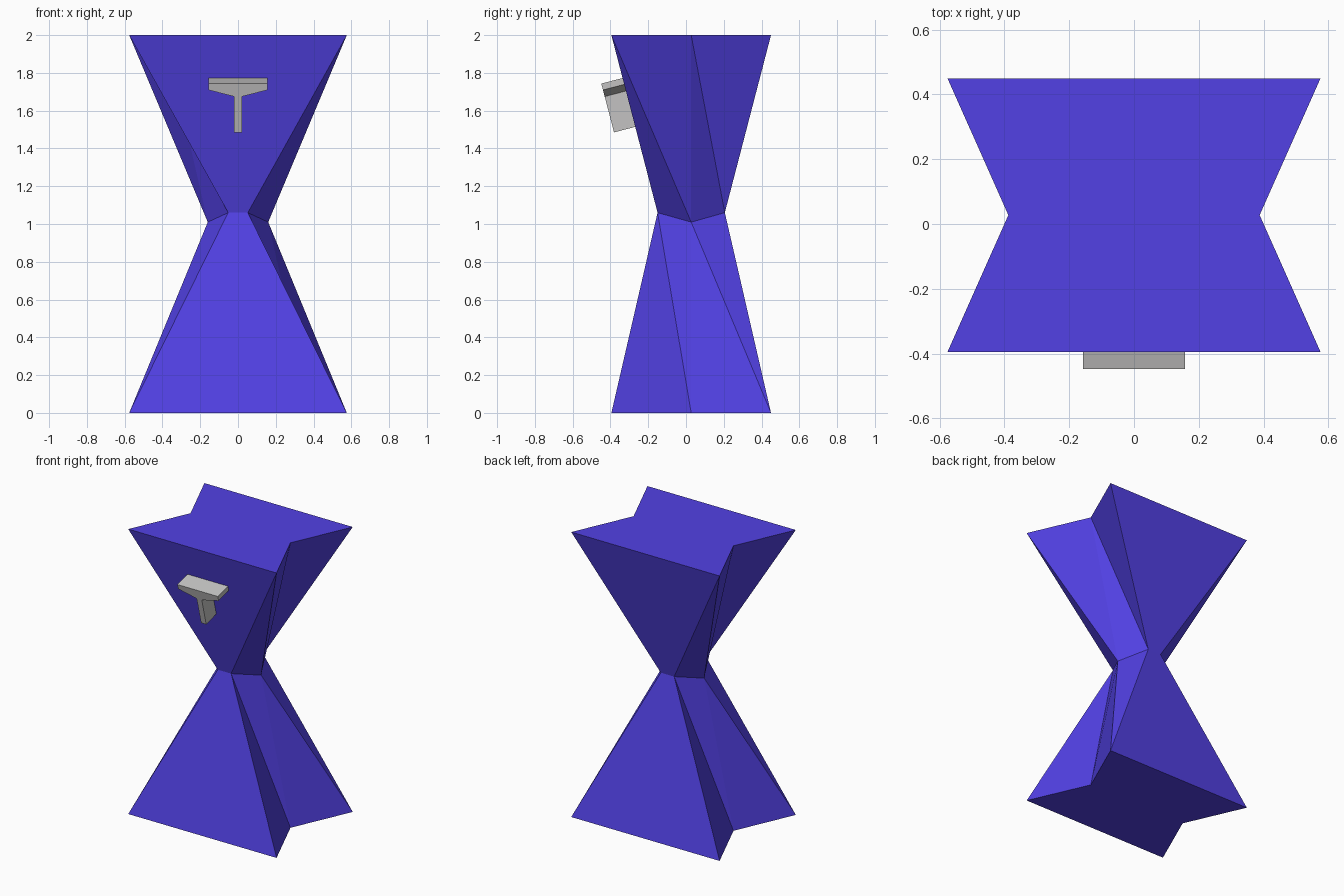
import bpy
import bmesh
from mathutils import Vector

cube = bpy.data.objects.get("Cube")
if cube:
    bpy.data.objects.remove(cube, do_unlink=True)


def make_material(name, rgb):
    mat = bpy.data.materials.new(name)
    mat.use_nodes = True
    color = (*rgb, 1.0)
    mat.diffuse_color = color
    mat.node_tree.nodes["Principled BSDF"].inputs["Base Color"].default_value = color
    return mat


def make_object(name, bm, mat):
    bmesh.ops.recalc_face_normals(bm, faces=bm.faces[:])
    mesh = bpy.data.meshes.new(name)
    bm.to_mesh(mesh)
    bm.free()
    mesh.materials.append(mat)
    obj = bpy.data.objects.new(name, mesh)
    bpy.context.collection.objects.link(obj)
    return obj


CENTER_Y = 0.0275


def notched_ring(bm, corner_x, half_depth, mid_x, corner_z, mid_z):
    """Rectangle outline with an extra point halfway along each side."""
    front, back = CENTER_Y - half_depth, CENTER_Y + half_depth
    points = [(-corner_x, front, corner_z), (corner_x, front, corner_z),
              (mid_x, CENTER_Y, mid_z),
              (corner_x, back, corner_z), (-corner_x, back, corner_z),
              (-mid_x, CENTER_Y, mid_z)]
    return [bm.verts.new(p) for p in points]


def bridge(bm, lower, upper):
    """Join two rings; flat front and back, creased triangles at the sides."""
    for i in range(len(lower)):
        j = (i + 1) % len(lower)
        if i in (0, 3):
            bm.faces.new((lower[i], lower[j], upper[j], upper[i]))
        else:
            bm.faces.new((lower[i], lower[j], upper[i]))
            bm.faces.new((lower[j], upper[j], upper[i]))


blue = make_material("violet blue", (0.085, 0.053, 0.78))
gray = make_material("light gray", (0.55, 0.545, 0.54))

# Hourglass body
bm = bmesh.new()
bottom = notched_ring(bm, 0.576, 0.4225, 0.388, 0.0, 0.0)
waist = notched_ring(bm, 0.052, 0.178, 0.16, 1.06, 1.01)
top = notched_ring(bm, 0.576, 0.4225, 0.388, 2.0, 2.0)
bridge(bm, bottom, waist)
bridge(bm, waist, top)
caps = [bm.faces.new(bottom[::-1]), bm.faces.new(top)]
bmesh.ops.triangulate(bm, faces=caps)
make_object("hourglass_body", bm, blue)

# T-shaped handle standing out from the sloping front
up = Vector((0, -0.245, 0.94)).normalized()
outward = Vector((0, -up.z, up.y))
origin = Vector((0, -0.381, 1.485))
half = [(0.02, 0.0), (0.02, 0.196), (0.157, 0.232), (0.157, 0.267)]
outline = half + [(-x, v) for x, v in reversed(half)]
bm = bmesh.new()
face = bm.faces.new([bm.verts.new(origin + Vector((x, 0, 0)) + up * v)
                     for x, v in outline])
extruded = bmesh.ops.extrude_face_region(bm, geom=[face], use_keep_orig=True)
moved = [g for g in extruded["geom"] if isinstance(g, bmesh.types.BMVert)]
bmesh.ops.translate(bm, verts=moved, vec=-outward * 0.125)
make_object("front_handle", bm, gray)
